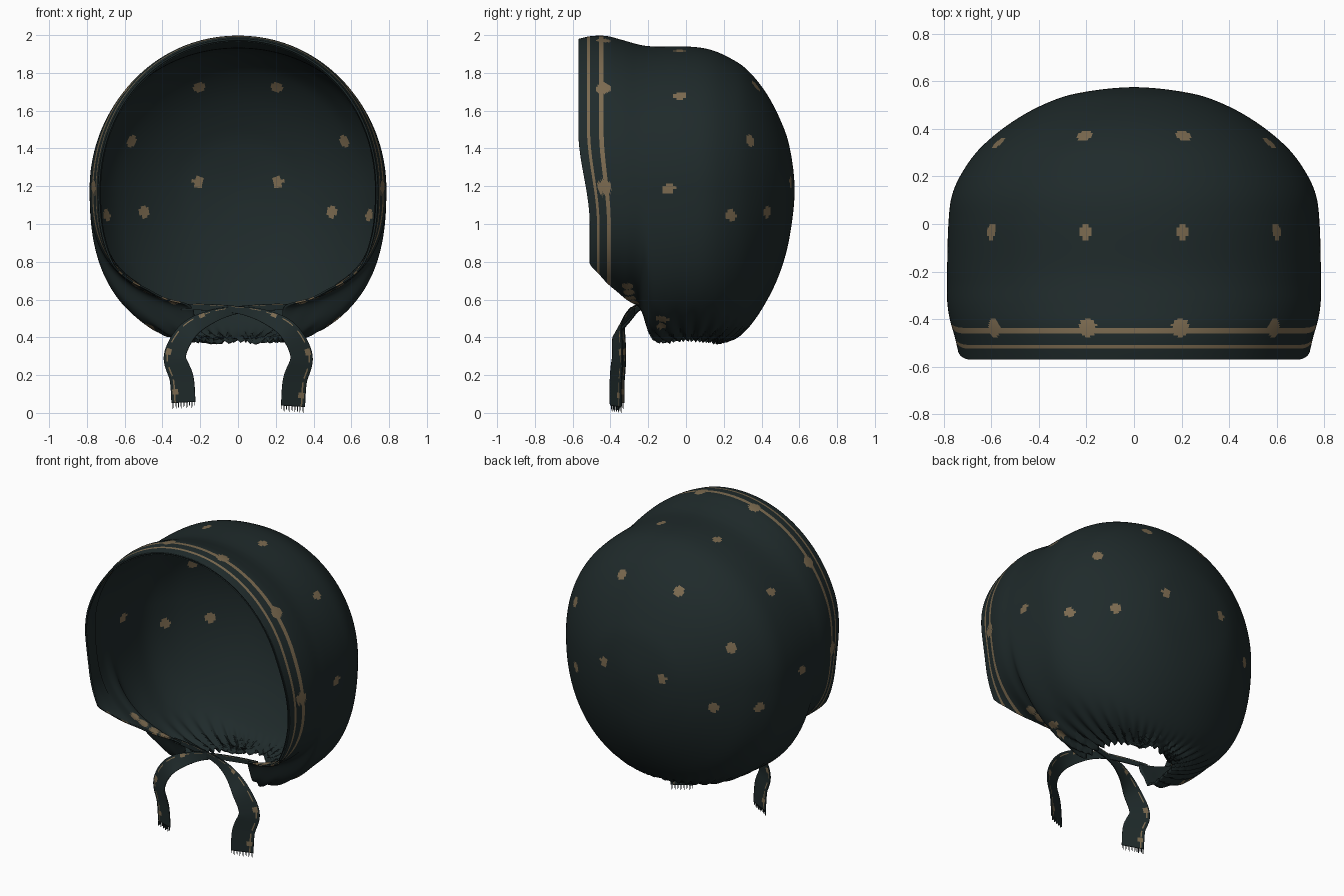
import bpy, bmesh, math
from mathutils import Vector

cube = bpy.data.objects.get("Cube")
if cube:
    bpy.data.objects.remove(cube)


def material(name, rgb):
    m = bpy.data.materials.new(name)
    m.use_nodes = True
    m.diffuse_color = (*rgb, 1)
    bsdf = m.node_tree.nodes["Principled BSDF"]
    bsdf.inputs["Base Color"].default_value = (*rgb, 1)
    bsdf.inputs["Roughness"].default_value = 0.9
    return m


FABRIC = material("dark_teal_fabric", (0.0137, 0.0232, 0.0238))
TRIM = material("tan_print", (0.2, 0.145, 0.08))


def smoothstep(t):
    t = max(0.0, min(1.0, t))
    return t * t * (3 - 2 * t)


def spline(keys, steps):
    """Catmull-Rom samples through equal-length tuples, with end phantoms included."""
    out = []
    for a, b, c, d in zip(keys, keys[1:], keys[2:], keys[3:]):
        for s in range(steps):
            t = s / steps
            out.append([0.5 * (2 * q + (r - p) * t + (2 * p - 5 * q + 4 * r - u) * t * t
                               + (3 * q - p - 3 * r + u) * t ** 3)
                        for p, q, r, u in zip(a, b, c, d)])
    out.append(list(keys[-2]))
    return out


def finish(name, bm, thickness):
    me = bpy.data.meshes.new(name)
    bm.to_mesh(me)
    bm.free()
    me.materials.append(FABRIC)
    me.materials.append(TRIM)
    ob = bpy.data.objects.new(name, me)
    bpy.context.collection.objects.link(ob)
    bpy.ops.object.select_all(action='DESELECT')
    ob.select_set(True)
    bpy.context.view_layer.objects.active = ob
    bpy.ops.object.shade_smooth_by_angle(angle=math.radians(50))
    if thickness:
        mod = ob.modifiers.new("cloth_thickness", 'SOLIDIFY')
        mod.thickness = thickness
        mod.offset = -1


def grid(bm, rows, paint):
    """Skin rows of points with quads; paint(i, j, centre) chooses the trim colour."""
    verts = [[bm.verts.new(p) for p in row] for row in rows]
    for i in range(len(rows) - 1):
        for j in range(len(rows[0]) - 1):
            f = bm.faces.new((verts[i][j], verts[i][j + 1], verts[i + 1][j + 1], verts[i + 1][j]))
            f.material_index = int(paint(i, j, f.calc_center_median()))


# Hood: cross-sections from brim to back (y, half width, top, bottom, half gap below)
MID = 1.18
STEPS = 10
sections = [
    (-.57, .74, 1.98, .466, .67), (-.50, .755, 1.995, .53, .61),
    (-.42, .775, 1.995, .565, .50), (-.34, .785, 1.975, .555, .39),
    (-.25, .785, 1.95, .535, .24), (-.17, .785, 1.94, .37, .26),
    (0, .78, 1.94, .37, .25), (.12, .765, 1.925, .37, .2),
    (.22, .72, 1.885, .385, 0), (.32, .645, 1.82, .44, 0),
    (.42, .525, 1.7, .58, 0), (.5, .385, 1.55, .75, 0),
    (.55, .235, 1.4, .94, 0), (.575, 0, MID, MID, 0)]
y, w, t, b, e = sections[-2]
profile = spline([sections[0]] + sections + [(y, -w, b, t, 0)], STEPS)


def hood_row(y, w, top, bottom, gap, columns=340):
    power = 2 / (2.5 - 0.4 * smoothstep(y * 2))
    w, gap = max(w, 0), max(gap, 0)
    ratio = min(1, gap / w) if w > 0.001 else 0
    end = math.pi - math.asin(ratio ** (1 / power))
    row = []
    for j in range(columns + 1):
        a = end * (2 * j / columns - 1)
        s, c = math.sin(a), math.cos(a)
        if abs(abs(a) - math.pi) < 0.0001:
            s = 0
        # Round crown, fuller cheeks
        k, reach = (2 / 2.05, top - MID) if c > 0 else (power, bottom - MID)
        x = math.copysign(w * abs(s) ** k, s)
        z = MID + reach * abs(c) ** k
        # Brim leans back below the temples
        yy = y + max(0, -0.2 - y) / 0.37 * 0.06 * smoothstep((1.5 - z) / 0.5)
        # Gathers towards the neck
        f = smoothstep((0.66 - z) / 0.28) * smoothstep((yy + 0.3) / 0.1)
        f *= smoothstep((0.36 - y) / 0.12)
        wave = math.sin(36 * math.atan2(yy - 0.02, x)) if f else 0
        k = 1 + 0.025 * f * wave
        row.append(Vector((x * k, yy * k, z + 0.016 * f * wave)))
    return row


rows = [hood_row(*p) for p in profile]
# Printed spots, mirrored and snapped to the cloth
spots = [(.2, -.435, 1.97), (.6, -.435, 1.72), (.77, -.435, 1.2),
         (.205, -.035, 1.91), (.595, -.03, 1.68), (.78, -.08, 1.19),
         (.21, .36, 1.73), (.57, .335, 1.44), (.69, .235, 1.05),
         (.205, .56, 1.22), (.5, .42, 1.06),
         (.54, -.31, .68), (.48, -.3, .645), (.41, -.29, .61), (.34, -.28, .59),
         (.5, -.12, .53), (.45, -.13, .48)]
cloth = [p for row in rows for p in row]
centres = []
for s in spots:
    near = min(cloth, key=lambda p: (p - Vector(s)).length_squared)
    centres += [near, Vector((-near.x, near.y, near.z))]


def hood_paint(i, j, c):
    y = (profile[i][0] + profile[i + 1][0]) / 2
    stripe = -.526 < y < -.506 or -.464 < y < -.435
    radius = 0.039 if c.y < -0.38 else 0.031
    return stripe or any((c - p).length < radius for p in centres)


bm = bmesh.new()
grid(bm, rows, hood_paint)
bmesh.ops.remove_doubles(bm, verts=bm.verts, dist=0.0002)
finish("hood", bm, 0.01)

# Plain hem turned in behind the brim stripes
hem = [[Vector((p.x * 0.98, p.y, MID + (p.z - MID) * 0.98)) for p in row]
       for row in rows[:2 * STEPS]]
bm = bmesh.new()
grid(bm, hem, lambda i, j, c: False)
finish("brim_hem", bm, 0)

# Ties: crossed ribbons (x, y, z, width)
path = [(-.3, -.23, .56, .03), (-.18, -.25, .56, .035), (0, -.275, .545, .04),
        (.14, -.31, .51, .07), (.265, -.36, .435, .1), (.335, -.36, .3, .115),
        (.3, -.37, .17, .125), (.29, -.37, .035, .125)]


def tie(name, side, drop, cells=16):
    pts = spline([path[0]] + path + [path[-1]], STEPS)
    ribbon = []
    for i, (x, y, z, w) in enumerate(pts):
        a, b = pts[max(i - 1, 0)], pts[min(i + 1, len(pts) - 1)]
        along = Vector((b[0] - a[0], 0, b[2] - a[2])).normalized()
        across = Vector((-along.z, 0.45 * smoothstep(i / STEPS / 2 - 1), along.x))
        lift = drop * smoothstep((0.4 - z) / 0.36)
        layer = 0.012 * smoothstep((0.6 - z) * 10) if side < 0 else 0
        mid = Vector((x, y + layer, z + lift))
        line = [mid + across * w * (k / cells - 0.5) for k in range(cells + 1)]
        ribbon.append([Vector((p.x * side, p.y, p.z)) for p in line])

    def paint(i, j, c):
        edging = j == cells - 3 and i % 6 < 4
        spot = i > 3 * STEPS and i % 16 < 2 and cells - 6 < j < cells - 1
        return edging or spot

    bm = bmesh.new()
    grid(bm, ribbon, paint)
    finish(name, bm, 0.006)

    # Frayed threads along the cut end
    bm = bmesh.new()
    left, right = ribbon[-1][0], ribbon[-1][-1]
    for k in range(15):
        top = left.lerp(right, (k + 0.5) / 15)
        length = 0.025 + 0.006 * (k % 3 - 1)
        for v in bmesh.ops.create_cube(bm, size=1)["verts"]:
            v.co = top + Vector((v.co.x * 0.003, v.co.y * 0.003, (v.co.z - 0.5) * length))
    finish(name + "_fringe", bm, 0)


tie("left_tie", 1, 0)
tie("right_tie", -1, 0.02)
